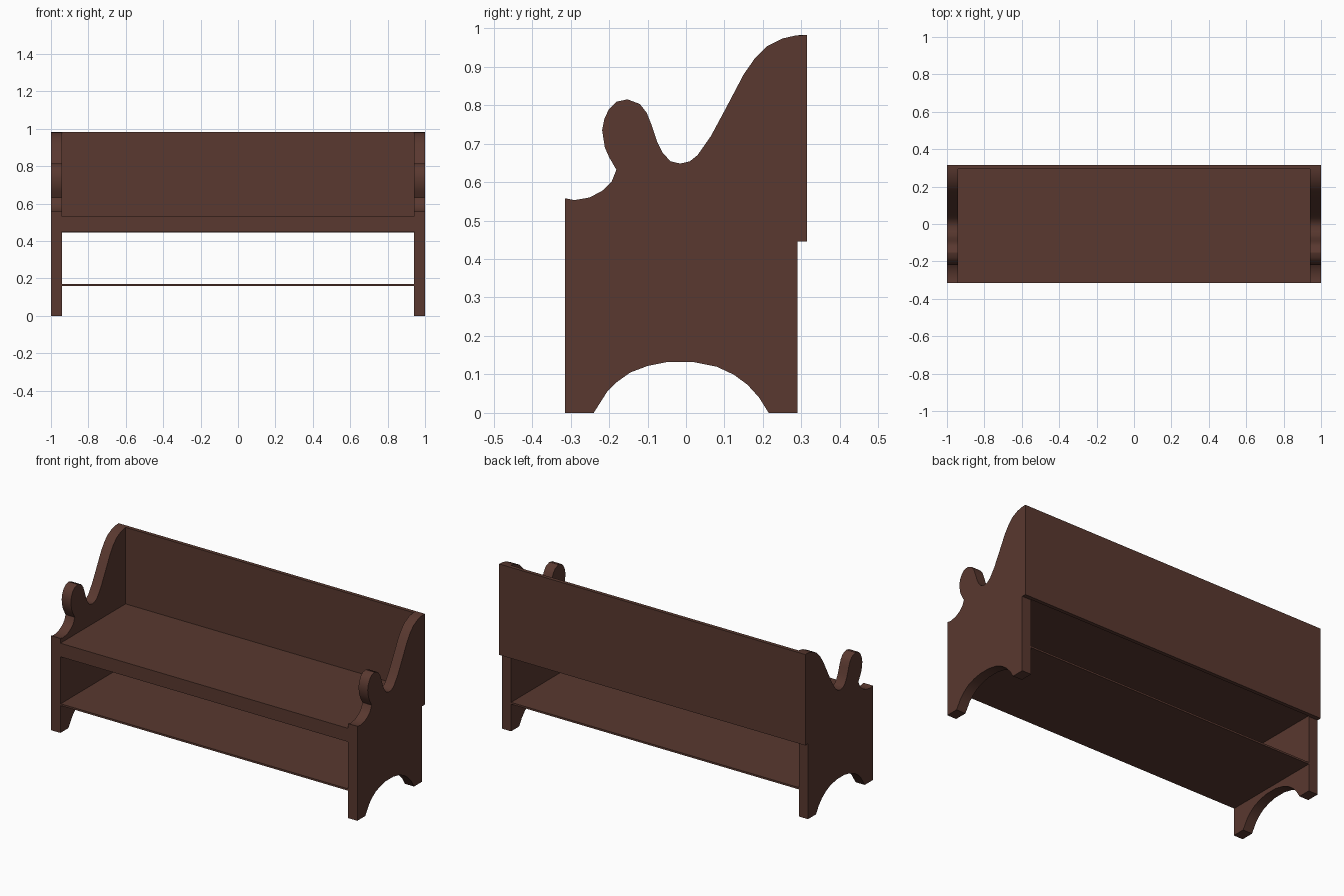
import bpy, bmesh, math

if "Cube" in bpy.data.objects:
    bpy.data.objects.remove(bpy.data.objects["Cube"])

wood = bpy.data.materials.new("dark brown wood")
wood.diffuse_color = (0.1, 0.04, 0.029, 1)
wood.use_nodes = True
wood.node_tree.nodes["Principled BSDF"].inputs["Base Color"].default_value = wood.diffuse_color


def finish(name, bm):
    bmesh.ops.recalc_face_normals(bm, faces=bm.faces)
    me = bpy.data.meshes.new(name)
    bm.to_mesh(me)
    bm.free()
    me.materials.append(wood)
    ob = bpy.data.objects.new(name, me)
    bpy.context.collection.objects.link(ob)
    return ob


def board(name, lo, hi):
    bm = bmesh.new()
    bmesh.ops.create_cube(bm, size=1)
    for v in bm.verts:
        for i in range(3):
            v.co[i] = lo[i] if v.co[i] < 0 else hi[i]
    return finish(name, bm)


# Side outline (y, z): front edge, scrolled arm, sweep to back, rear notch, foot arch
outline = [
    (-.315, 0), (-.315, .558), (-.29, .553), (-.25, .56), (-.215, .579),
    (-.193, .602), (-.181, .632), (-.2, .665), (-.211, .69), (-.218, .735),
    (-.212, .765), (-.2, .79), (-.18, .809), (-.152, .815), (-.12, .803),
    (-.102, .78), (-.09, .75), (-.075, .705), (-.06, .675), (-.04, .654),
    (-.015, .648), (.01, .654), (.03, .67), (.065, .72), (.1, .785),
    (.15, .88), (.18, .923), (.21, .953), (.25, .973), (.285, .981),
    (.315, .982), (.315, .445), (.29, .445), (.29, 0), (.215, 0),
    (.19, .04), (.16, .073), (.125, .099), (.08, .12), (.02, .132),
    (-.05, .132), (-.1, .122), (-.145, .105), (-.18, .08), (-.205, .055),
    (-.24, 0),
]

# End panels
for name, x in (("left_end_panel", -1), ("right_end_panel", .94)):
    bm = bmesh.new()
    face = bm.faces.new([bm.verts.new((x, y, z)) for y, z in outline])
    ext = bmesh.ops.extrude_face_region(bm, geom=[face], use_keep_orig=True)
    for v in ext["geom"]:
        if isinstance(v, bmesh.types.BMVert):
            v.co.x += .06
    ob = finish(name, bm)
    bpy.ops.object.select_all(action='DESELECT')
    ob.select_set(True)
    bpy.context.view_layer.objects.active = ob
    bpy.ops.object.shade_smooth_by_angle(angle=math.radians(32))

# Boards between the ends
board("backrest", (-.94, .293, .445), (.94, .315, .982))
board("seat", (-.94, -.315, .45), (.94, .293, .53))
board("lower_shelf", (-.94, -.312, .16), (.94, .29, .171))
